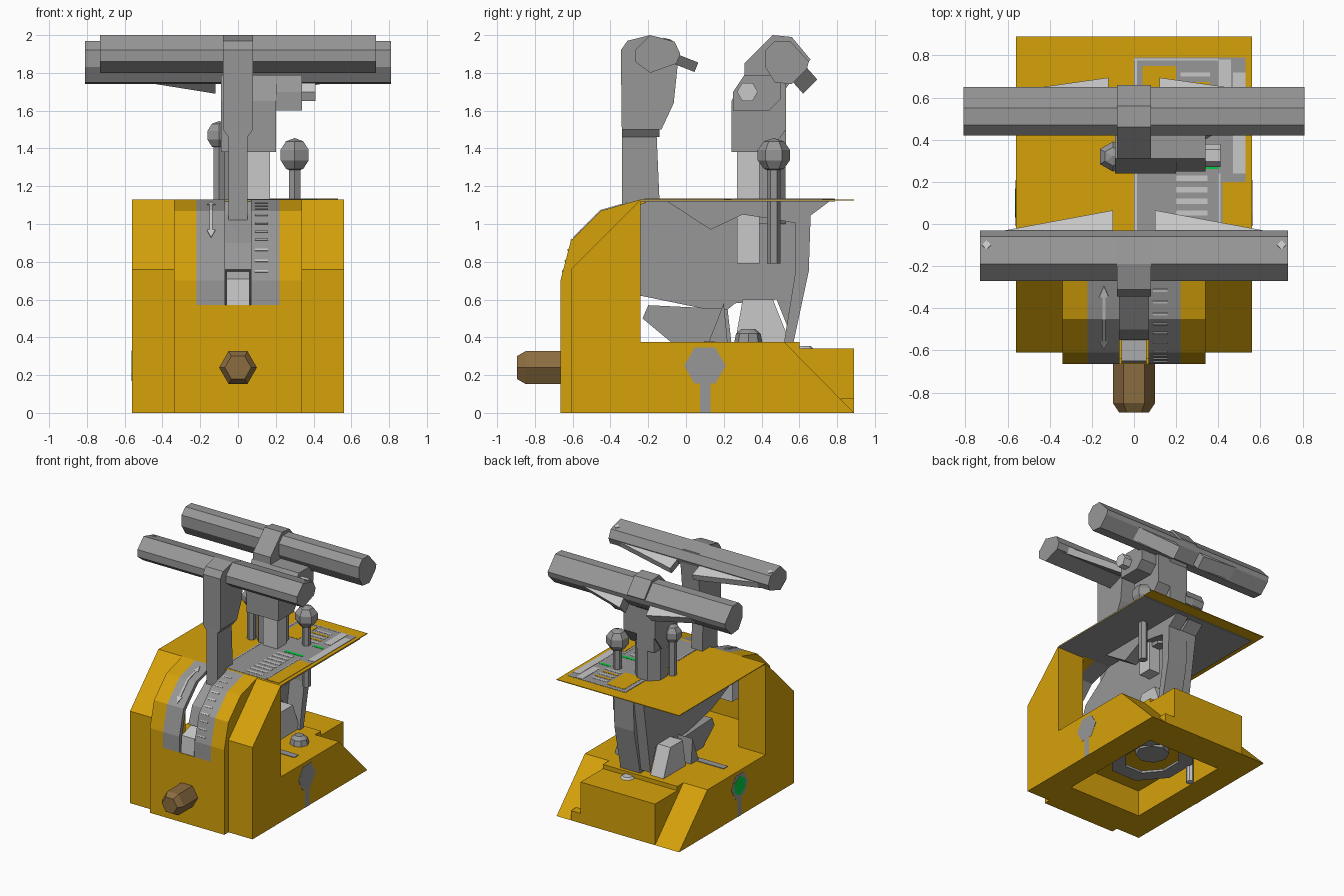
import bpy, bmesh, math
from mathutils import Vector, Matrix

if "Cube" in bpy.data.objects:
    bpy.data.objects.remove(bpy.data.objects["Cube"])


def material(name, rgb):
    m = bpy.data.materials.new(name)
    m.diffuse_color = (*rgb, 1)
    m.use_nodes = True
    m.node_tree.nodes["Principled BSDF"].inputs["Base Color"].default_value = m.diffuse_color
    return m


YELLOW = material("yellow", (0.67, 0.36, 0.003))
GREY = material("grey", (0.31, 0.31, 0.31))
LIGHT = material("light grey", (0.58, 0.58, 0.58))
BROWN = material("brown", (0.26, 0.15, 0.05))
GREEN = material("green", (0.0, 0.62, 0.05))


def finish(name, bm, mat):
    bmesh.ops.recalc_face_normals(bm, faces=bm.faces)
    me = bpy.data.meshes.new(name)
    bm.to_mesh(me)
    bm.free()
    me.materials.append(mat)
    ob = bpy.data.objects.new(name, me)
    bpy.context.collection.objects.link(ob)
    return ob


def extrude(name, pts, offset, mat):
    """Solid from a flat 3D outline pushed along an offset."""
    bm = bmesh.new()
    f = bm.faces.new([bm.verts.new(p) for p in pts])
    r = bmesh.ops.extrude_face_region(bm, geom=[f])
    bmesh.ops.translate(bm, vec=Vector(offset),
                        verts=[v for v in r["geom"] if isinstance(v, bmesh.types.BMVert)])
    return finish(name, bm, mat)


def prism(name, profile, x0, x1, mat):
    """Side profile of (y, z) points carried from x0 to x1."""
    return extrude(name, [(x0, y, z) for y, z in profile], (x1 - x0, 0, 0), mat)


def box(name, x0, x1, y0, y1, z0, z1, mat):
    return prism(name, [(y0, z0), (y1, z0), (y1, z1), (y0, z1)], x0, x1, mat)


def cone(name, a, b, r1, r2, sides, mat, spin=0.0):
    """Cylinder or cone from point a to point b."""
    a, b = Vector(a), Vector(b)
    bm = bmesh.new()
    rot = (b - a).to_track_quat('Z', 'Y').to_matrix() @ Matrix.Rotation(spin, 3, 'Z')
    bmesh.ops.create_cone(bm, cap_ends=True, segments=sides, radius1=r1, radius2=r2,
                          depth=(b - a).length,
                          matrix=Matrix.Translation((a + b) / 2) @ rot.to_4x4())
    return finish(name, bm, mat)


def ball(name, c, r, mat):
    bm = bmesh.new()
    bmesh.ops.create_uvsphere(bm, u_segments=6, v_segments=5, radius=r,
                              matrix=Matrix.Translation(c))
    return finish(name, bm, mat)


def shell(name, line, x0, x1, mat, out=0.0, thick=0.03):
    """Thin curved cover following a line in the side view."""
    inner = [(y + thick, z - thick * 0.6) for y, z in line]
    outer = [(y - out, z + out) for y, z in line]
    return prism(name, outer + inner[::-1], x0, x1, mat)


# Side housings: wall, base and sloping tail in one profile
SIDE = [(-.61, 0), (-.61, .76), (-.24, 1.13), (-.24, .375), (.52, .375), (.89, 0)]
FRONT = [(-.665, .57), (-.665, .70), (-.61, .91), (-.45, 1.07), (-.24, 1.13)]
for s, n in ((-1, "left"), (1, "right")):
    prism(n + "_housing", SIDE, s * .34, s * .56, YELLOW)
    prism(n + "_cheek", [(-.665, .3)] + FRONT + [(-.24, .3)], s * .31, s * .34, YELLOW)

# Base floor, rear block and small step
box("base_floor", -.34, .34, -.62, .60, .22, .375, YELLOW)
box("rear_block", -.34, .34, .60, .89, 0, .34, YELLOW)
box("front_block", -.34, .34, -.665, -.35, 0, .375, YELLOW)
box("rear_step", .34, .43, .82, .89, 0, .08, YELLOW)

# Curved front cover with a central slot and grey guides
box("lower_front_cover", -.34, .34, -.665, -.635, .375, .57, YELLOW)
for s in (-1, 1):
    shell("front_cover", FRONT, s * .22, s * .31, YELLOW)
    shell("slot_guide", FRONT, s * .07, s * .22, GREY)
prism("slot_wedge", [(-.66, .57), (-.52, .57), (-.52, .75), (-.65, .71)], -.06, .06, LIGHT)


def along(t):
    """Point on the front cover, t counted in segments."""
    i = min(int(t), 3)
    a, b = Vector(FRONT[i]), Vector(FRONT[i + 1])
    return tuple(a.lerp(b, t - i))


# Scale ticks and double arrow on the guides
for i in range(10):
    t = 1.2 + i * .27
    if int(t) == int(t + .05):
        shell("scale_tick", [along(t), along(t + .05)], .09, .16, LIGHT, .004, .002)
shell("arrow_shaft", [along(2.35), along(2.95), along(3), along(3.5)], -.15, -.135, LIGHT, .004, .002)
for t0, t1 in ((2.35, 2.1), (3.5, 3.75)):
    (y0, z0), (y1, z1) = along(t0), along(t1)
    e = .004
    extrude("arrow_head", [(-.165, y0 - e, z0 + e), (-.12, y0 - e, z0 + e),
                           (-.1425, y1 - e, z1 + e)], (0, .004, -.004), LIGHT)

# Front plug
for name, y0, y1, r in (("front_plug", -.66, -.85, .1), ("front_plug_tip", -.85, -.895, .07)):
    cone(name, (0, y0, .24), (0, y1, .24), .1, r, 6, BROWN, math.pi / 6)

# Side emblems: hexagon on a stem, green centre on the left
for s in (-1, 1):
    hexa = [(s * .56, .1 + .11 * math.cos(k * math.pi / 3),
             .25 + .11 * math.sin(k * math.pi / 3)) for k in range(6)]
    extrude("side_hexagon", hexa, (s * .002, 0, 0), GREY)
    box("side_stem", s * .56, s * .562, .075, .13, 0, .16, GREY)
cone("green_hexagon", (-.562, .1, .25), (-.564, .1, .25), .08, .08, 6, GREEN)

# Top plate with a grey underside
box("top_plate", -.56, .56, -.24, .89, 1.124, 1.13, YELLOW)
box("plate_underside", -.52, .56, -.24, .79, 1.118, 1.124, GREY)

# Painted scale panel on the top plate
Z = 1.13
box("scale_panel", 0, .53, -.22, .79, Z, Z + .002, GREY)


def mark(name, x0, x1, y0, y1, mat):
    box(name, x0, x1, y0, y1, Z + .002, Z + .004, mat)


mark("panel_edge_back", 0, .4, .775, .785, LIGHT)
mark("panel_edge_side", .005, .015, -.2, .785, LIGHT)
mark("panel_bar", .47, .53, .24, .72, LIGHT)
mark("panel_bar", .40, .46, .55, .78, LIGHT)
mark("panel_line", .4, .41, -.2, .24, LIGHT)
mark("yellow_gap", .42, .53, -.22, .2, YELLOW)
mark("yellow_gap", .04, .2, .5, .75, YELLOW)
for i in range(8):
    mark("panel_tick", .2, .35, -.18 + i * .055, -.155 + i * .055, LIGHT)
for i in range(5):
    mark("panel_tick", .22, .36, .52 + i * .045, .54 + i * .045, (LIGHT, YELLOW)[i % 2])
mark("green_mark", .24, .40, .262, .29, GREEN)
mark("green_mark", .36, .45, .46, .485, GREEN)

# Lever quadrants beneath the plate
prism("main_quadrant", [(-.24, .62), (-.55, .76), (-.5, .90), (-.3, 1.05), (-.24, 1.118),
                        (.74, 1.118), (.66, 1.05), (.56, .4), (.48, .6), (.26, .58), (.2, .53)],
      -.068, .068, GREY)
prism("quadrant_hood", [(-.1, 1.12), (.13, .97), (.3, 1.05), (.5, 1.02), (.6, 1.0), (.76, 1.12)],
      .09, .2, GREY)
prism("quadrant_rim", [(.58, 1.1), (.66, 1.05), (.65, .75), (.56, .33), (.52, .38), (.58, .75)],
      .02, .2, GREY)
prism("quadrant_foot", [(-.23, .5), (-.2, .57), (.22, .55), (.24, .375), (-.08, .375)],
      -.1, .12, GREY)
prism("small_quadrant", [(.12, .375), (.2, .58), (.22, .375)], -.2, .2, GREY)
for s in (-1, 1):
    prism("bracket", [(.26, .375), (.3, .6), (.46, .6), (.55, .375)], s * .06, s * .18, LIGHT)

# Bolts and slots on the base
cone("base_bolt", (.33, .33, .37), (.33, .33, .42), .075, .065, 8, GREY)
cone("base_bolt_top", (.33, .33, .42), (.33, .33, .445), .065, .035, 8, GREY)
cone("flat_bolt", (.1, .62, .335), (.1, .62, .355), .06, .04, 8, LIGHT)
for s in (-1, 1):
    box("base_slot", s * .16, s * .45, .095, .15, .375, .38, GREY)

# Underside ring, hub and pin
CY = .22
bm = bmesh.new()
rings = [[bm.verts.new((r * math.cos(a) * .85, CY + r * math.sin(a), .13))
          for a in (math.pi * (k + .5) / 4 for k in range(8))] for r in (.24, .37)]
for k in range(8):
    j = (k + 1) % 8
    bm.faces.new((rings[0][k], rings[0][j], rings[1][j], rings[1][k]))
r = bmesh.ops.extrude_face_region(bm, geom=bm.faces[:])
bmesh.ops.translate(bm, vec=(0, 0, .02),
                    verts=[v for v in r["geom"] if isinstance(v, bmesh.types.BMVert)])
finish("underside_ring", bm, GREY)
cone("underside_hub", (0, CY, .17), (0, CY, .22), .13, .13, 8, GREY)
cone("underside_pin", (-.31, .3, 0), (-.31, .3, .22), .03, .03, 8, LIGHT)

# Front lever: stem, collar, head and crossbar
prism("front_lever_stem", [(-.34, .95), (-.34, 1.46), (-.155, 1.46), (-.135, 1.0)], -.05, .05, GREY)
extrude("front_lever_collar", [(-.05, -.34, 1.46), (.05, -.34, 1.46), (.08, -.34, 1.5), (-.08, -.34, 1.5)],
        (0, .2, 0), GREY)
prism("front_lever_head", [(-.34, 1.5), (-.345, 1.92), (-.31, 1.97), (-.19, 2.0), (-.07, 1.97),
                           (-.04, 1.88), (-.065, 1.64), (-.13, 1.5)], -.08, .08, GREY)
prism("front_crossbar", [(-.27, 1.86), (-.27, 1.92), (-.19, 2.0), (-.06, 1.965),
                         (-.03, 1.9), (-.05, 1.85), (-.19, 1.80)], -.73, .73, GREY)
for s in (-1, 1):
    cone("bar_dot", (s * .7, -.1, 1.974), (s * .7, -.098, 1.981), .022, .022, 4, LIGHT)

# Rear lever: column, block, arm, crossbar and button
prism("rear_lever_column", [(.27, .79), (.27, 1.4), (.39, 1.4), (.39, .79)], .04, .17, LIGHT)
cone("rear_lever_column_back", (.03, .41, 1.0), (.03, .41, 1.4), .125, .125, 8, GREY, math.pi / 8)
prism("rear_lever_block", [(.24, 1.38), (.24, 1.65), (.31, 1.79), (.53, 1.79), (.53, 1.5), (.44, 1.38)],
      -.09, .2, GREY)
prism("rear_block_arm", [(.25, 1.6), (.25, 1.7), (.31, 1.79), (.5, 1.79), (.5, 1.66), (.44, 1.6)],
      .2, .34, GREY)
prism("rear_lever_arm", [(.31, 1.38), (.31, 1.85), (.46, 2.0), (.56, 1.99), (.66, 1.87),
                         (.56, 1.76), (.53, 1.72), (.53, 1.38)], -.08, .08, GREY)
prism("rear_crossbar", [(.42, 1.83), (.42, 1.92), (.47, 1.97), (.55, 1.97), (.65, 1.86),
                        (.64, 1.82), (.56, 1.74), (.47, 1.75)], -.81, .81, GREY)
cone("lever_button", (.33, .325, 1.7), (.41, .325, 1.7), .055, .055, 6, LIGHT, math.pi / 6)

# Tapered fins behind both crossbars: light on the upper side
FINS = (("front_fin", (-.05, 1.90), (.065, 1.855), (-.02, -.05), .1, .72),
        ("rear_fin", (.62, 1.85), (.695, 1.765), (-.075, -.075), .12, .65))
for name, a, b, down, x0, x1 in FINS:
    for s in (-1, 1):
        fin = extrude(name, [(s * x0, *a), (s * x0, *b), (s * x1, *a)], (0, *down), GREY)
        fin.data.materials.append(LIGHT)
        for f in fin.data.polygons:
            if f.normal.y > .1 and f.normal.z > -.8:
                f.material_index = 1

# Two small ball levers
for name, x, y, z, r, bottom in (("right_ball", .3, .465, 1.365, .09, .79),
                                 ("left_ball", -.1, .32, 1.47, .075, .85)):
    ball(name, (x, y, z), r, GREY)
    cone(name + "_rod", (x, y, bottom), (x, y, z - r * .5), .035, .035, 6, GREY)
